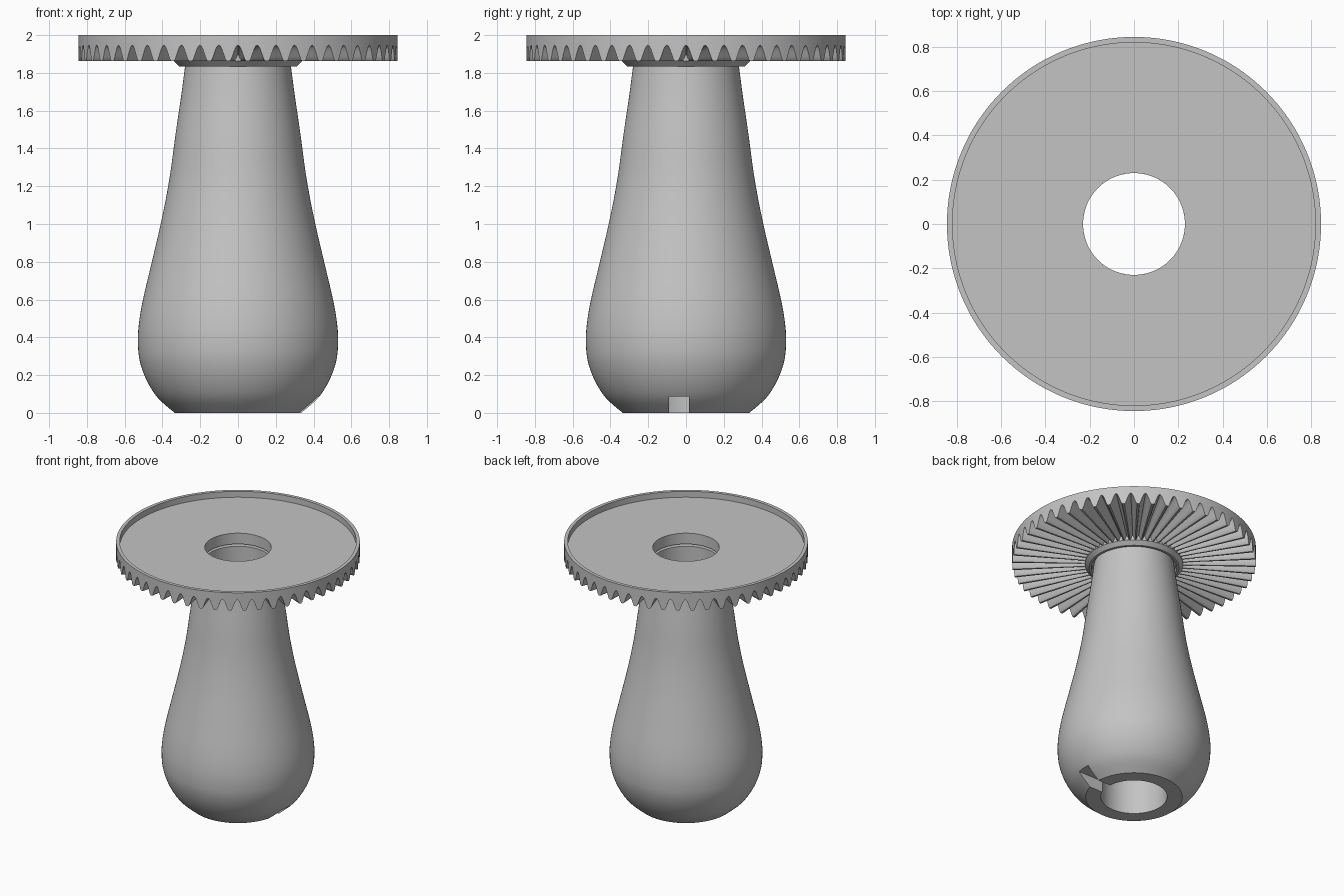
import bpy, bmesh, math
from math import cos, sin, pi

cube = bpy.data.objects.get("Cube")
if cube:
    bpy.data.objects.remove(cube, do_unlink=True)

grey = bpy.data.materials.new("plain grey")
grey.use_nodes = True
color = (0.55, 0.55, 0.55, 1)
grey.diffuse_color = color
grey.node_tree.nodes["Principled BSDF"].inputs["Base Color"].default_value = color


def revolve(name, profile_at, steps):
    """Sweep a closed (radius, height) profile around z; it may vary with angle."""
    bm = bmesh.new()
    rings = []
    for i in range(steps):
        a = 2 * pi * i / steps
        rings.append([bm.verts.new((r * cos(a), r * sin(a), z)) for r, z in profile_at(a)])
    for i, ring in enumerate(rings):
        nxt = rings[(i + 1) % steps]
        for j in range(len(ring)):
            k = (j + 1) % len(ring)
            bm.faces.new((ring[j], nxt[j], nxt[k], ring[k]))
    bmesh.ops.remove_doubles(bm, verts=bm.verts, dist=1e-5)
    bmesh.ops.recalc_face_normals(bm, faces=bm.faces)
    mesh = bpy.data.meshes.new(name)
    bm.to_mesh(mesh)
    bm.free()
    mesh.materials.append(grey)
    obj = bpy.data.objects.new(name, mesh)
    bpy.context.collection.objects.link(obj)
    return obj


def smooth_path(pts, steps=5):
    """Catmull-Rom curve through the points."""
    ext = [pts[0]] + pts + [pts[-1]]
    out = []
    for a, b, c, d in zip(ext, ext[1:], ext[2:], ext[3:]):
        for s in range(steps):
            t = s / steps
            out.append(tuple(
                q + t / 2 * (r - p + t * (2*p - 5*q + 4*r - s2 + t * (3*(q - r) + s2 - p)))
                for p, q, r, s2 in zip(a, b, c, d)))
    return out + [pts[-1]]


def select_only(obj):
    bpy.ops.object.select_all(action='DESELECT')
    obj.select_set(True)
    bpy.context.view_layer.objects.active = obj


BORE = 0.23

# Bulbous hollow stem
outline = smooth_path([(0.335, 0), (0.425, 0.08), (0.485, 0.175), (0.52, 0.275), (0.53, 0.37),
                       (0.525, 0.47), (0.503, 0.6), (0.456, 0.8), (0.405, 1.02),
                       (0.363, 1.24), (0.33, 1.48), (0.298, 1.7), (0.278, 1.855)])
stem_profile = outline + [(BORE, 1.855), (BORE, 0)]
stem = revolve("stem", lambda a: stem_profile, 128)

# Key slot through one side of the foot
bpy.ops.mesh.primitive_cube_add(size=1, location=(0.45, -0.037, 0))
cutter = bpy.context.object
cutter.name = "slot_cutter"
cutter.scale = (0.6, 0.106, 0.172)
cutter.hide_render = True
mod = stem.modifiers.new("slot", 'BOOLEAN')
mod.operation = 'DIFFERENCE'
mod.solver = 'EXACT'
mod.object = cutter
select_only(stem)
bpy.ops.object.modifier_apply(modifier=mod.name)
bpy.data.objects.remove(cutter, do_unlink=True)

# Crown gear: dished top, radial teeth below that shrink inwards, chamfered collar
TEETH, OUTER, COLLAR, TIP, DEPTH = 52, 0.845, 0.34, 1.862, 0.085


def gear_profile(a):
    gap = DEPTH * max(0, 0.44 + 0.56 * cos(TEETH * a))
    return [(BORE, 1.955), (0.82, 1.955), (0.82, 2), (OUTER, 2),
            (OUTER, TIP + gap), (COLLAR, TIP + gap * COLLAR / OUTER), (COLLAR, TIP),
            (0.312, 1.835), (0.295, 1.835), (0.295, 1.872), (BORE, 1.872)]


gear = revolve("crown_gear", gear_profile, TEETH * 14)

for obj in (stem, gear):
    select_only(obj)
    bpy.ops.object.shade_smooth_by_angle(angle=math.radians(30))
